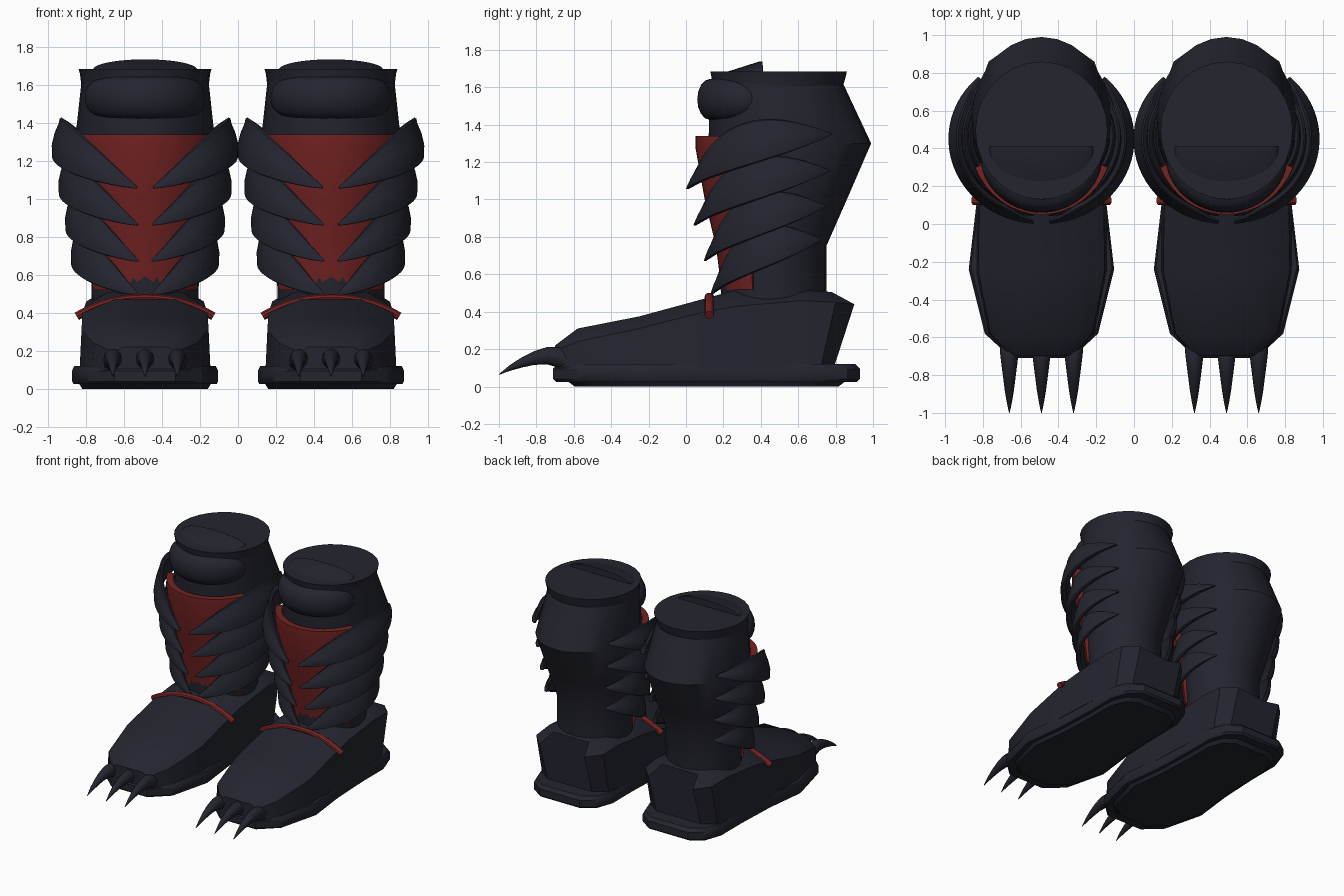
import bpy, bmesh
from math import sin, cos, pi, radians, sqrt

cube = bpy.data.objects.get("Cube")
if cube:
    bpy.data.objects.remove(cube, do_unlink=True)


def material(name, rgb):
    m = bpy.data.materials.new(name)
    m.use_nodes = True
    m.diffuse_color = (*rgb, 1)
    m.node_tree.nodes["Principled BSDF"].inputs["Base Color"].default_value = (*rgb, 1)
    return m


DARK = material("dark navy", (0.017, 0.018, 0.028))
RED = material("deep red", (0.175, 0.016, 0.016))
HALF_GAP = 0.49
made = []


def loft(name, rings, mat):
    """Skin closed rings into a capped solid and place it on both boots."""
    bm = bmesh.new()
    rows = [[bm.verts.new(p) for p in ring] for ring in rings]
    n = len(rows[0])
    for a, b in zip(rows, rows[1:]):
        for i in range(n):
            j = (i + 1) % n
            bm.faces.new((a[i], a[j], b[j], b[i]))
    bm.faces.new(rows[0])
    bm.faces.new(rows[-1])
    bmesh.ops.remove_doubles(bm, verts=bm.verts, dist=0.0005)
    bmesh.ops.recalc_face_normals(bm, faces=bm.faces)
    mesh = bpy.data.meshes.new(name)
    bm.to_mesh(mesh)
    bm.free()
    mesh.materials.append(mat)
    for side, x in (("left", HALF_GAP), ("right", -HALF_GAP)):
        ob = bpy.data.objects.new(f"{side}_{name}", mesh.copy())
        ob.location.x = x
        bpy.context.collection.objects.link(ob)
        made.append(ob)


def around(theta, cy, rx, ry, z):
    """Point on an upright ellipse; theta 0 is the front."""
    return (rx * sin(theta), cy - ry * cos(theta), z)


def ellipse(z, cy, rx, ry, n=28):
    return [around(2 * pi * i / n, cy, rx, ry, z) for i in range(n)]


def mirrored(half):
    """Close a half outline of (x, y, z) points across x = 0."""
    return half + [(-x, y, z) for x, y, z in reversed(half)]


# Sole: foot outline stacked in rings
outline = [(0.16, -0.71), (0.30, -0.58), (0.385, -0.24), (0.345, 0.1),
           (0.33, 0.45), (0.33, 0.72), (0.28, 0.86), (0.18, 0.93)]
loft("sole", [mirrored([(x * s, 0.11 + (y - 0.11) * s, z) for x, y in outline])
              for s, z in ((0.86, 0.0), (0.9, 0.025), (0.98, 0.025), (1, 0.04),
                           (1, 0.095), (0.97, 0.12))], DARK)

# Shoe upper: y, base width, shoulder width and height, top width and height
shoe = [(-0.70, 0.17, 0.16, 0.19, 0.12, 0.22),
        (-0.58, 0.28, 0.27, 0.24, 0.19, 0.31),
        (-0.25, 0.345, 0.335, 0.31, 0.2, 0.375),
        (0.10, 0.345, 0.33, 0.40, 0.16, 0.47),
        (0.28, 0.34, 0.32, 0.43, 0.18, 0.52),
        (0.62, 0.32, 0.31, 0.46, 0.22, 0.515)]
rings = [mirrored([(wb, y, 0.1), (ws, y, zs), (wt, y, zt)])
         for y, wb, ws, zs, wt, zt in shoe]
rings.append(mirrored([(0.30, 0.72, 0.1), (0.30, 0.8, 0.45), (0.2, 0.72, 0.51)]))
rings.append(mirrored([(0.2, 0.79, 0.1), (0.2, 0.9, 0.44), (0.16, 0.78, 0.505)]))
loft("shoe_upper", rings, DARK)

# Shaft and its flared collar
loft("shaft", [ellipse(*s) for s in (
    (0.45, 0.47, 0.28, 0.28), (0.75, 0.46, 0.29, 0.29), (1.0, 0.505, 0.33, 0.355),
    (1.3, 0.555, 0.37, 0.435), (1.62, 0.485, 0.335, 0.355))], DARK)
loft("collar", [ellipse(*s) for s in (
    (1.59, 0.49, 0.335, 0.345), (1.66, 0.495, 0.343, 0.36),
    (1.685, 0.495, 0.35, 0.365))], DARK)

# Red front panel wrapped over the shin
ARC = [radians(-66 + 132 * i / 16) for i in range(17)]
loft("shin_panel",
     [[around(t, cy, rx, ry, z) for t in ARC] +
      [around(t, cy, rx - 0.05, ry - 0.05, z) for t in reversed(ARC)]
      for z, cy, rx, ry in ((0.52, 0.47, 0.3, 0.28), (0.75, 0.47, 0.325, 0.31),
                            (1.0, 0.47, 0.355, 0.37), (1.28, 0.47, 0.39, 0.42),
                            (1.34, 0.47, 0.385, 0.42))], RED)

# Padded cuff below the collar
rings = []
for i in range(33):
    u = -1 + i / 16
    e = max(0.02, 1 - abs(u) ** 5) ** 0.5
    ring = []
    for k in range(16):
        a = 2 * pi * k / 16
        r = 0.07 * e * cos(a)
        z = 1.535 + 0.11 * e * sin(a)
        ring.append(around(u * radians(73), 0.49, 0.305 + r, 0.36 + r, z))
    rings.append(ring)
loft("cuff_pad", rings, DARK)

# Domed tongue tab rising from the top
rings = []
for i in range(21):
    x = 0.275 * sin(pi * (i / 20 - 0.5))
    s = sqrt(max(0, 1 - (x / 0.275) ** 2))
    rings.append([(x, 0.38 - 0.17 * s, 1.68), (x, 0.39, 1.682 + 0.055 * s),
                  (x, 0.41, 1.682 + 0.055 * s), (x, 0.411, 1.675)])
loft("tongue_tab", rings, DARK)

# Overlapping leaf plates: tip height, centre y, radii
plates = [(1.055, 0.45, 0.49, 0.45), (0.86, 0.46, 0.455, 0.42),
          (0.67, 0.47, 0.42, 0.375), (0.49, 0.47, 0.39, 0.34)]
# Leaf section as (height fraction, radius factor)
SECTION = [(0, 0.97), (0.03, 1), (0.3, 1.005), (0.6, 0.975), (0.85, 0.93),
           (0.97, 0.92), (1, 0.9), (0.9, 0.86), (0.5, 0.88), (0.08, 0.91)]
for number, (z0, cy, rx, ry) in enumerate(plates, 1):
    for side, sx in (("outer", 1), ("inner", -1)):
        rings = []
        for i in range(25):
            t = i / 24
            theta = radians(5 + 132 * t)
            e = max(0, sin(pi * t ** 0.95))
            low = z0 + 0.29 * t ** 1.3
            thin = 0.3 + 0.7 * min(1, 2 * e)
            ring = []
            for f, r in SECTION:
                r = 1 + (r - 1) * thin
                x, y, z = around(theta, cy, rx * r, ry * r, low + f * (0.012 + 0.228 * e))
                ring.append((sx * x, y, z))
            rings.append(ring)
        loft(f"{side}_leaf_plate_{number}", rings, DARK)

# Red cord across the instep
rings = []
for i in range(21):
    u = -1 + i / 10
    z = 0.482 - 0.1 * abs(u) ** 2.2
    rings.append([(0.36 * u + 0.012 * u * sin(a), 0.125 + 0.025 * cos(a), z + 0.02 * sin(a))
                  for a in (2 * pi * k / 10 for k in range(10))])
loft("instep_cord", rings, RED)

# Three curved toe claws
claw = [(-0.62, 0.13, 0.055), (-0.68, 0.155, 0.055), (-0.74, 0.165, 0.047),
        (-0.81, 0.153, 0.037), (-0.88, 0.128, 0.027), (-0.94, 0.1, 0.016),
        (-1.0, 0.065, 0.002)]
for name, x in (("outer", 0.17), ("middle", 0), ("inner", -0.17)):
    loft(f"{name}_claw",
         [[(x + 0.9 * r * cos(a), y, z + r * sin(a))
           for a in (2 * pi * k / 12 for k in range(12))] for y, z, r in claw], DARK)

# Smooth shading with crisp creases
bpy.ops.object.select_all(action="DESELECT")
for ob in made:
    ob.select_set(True)
bpy.context.view_layer.objects.active = made[0]
bpy.ops.object.shade_smooth_by_angle(angle=radians(32))
